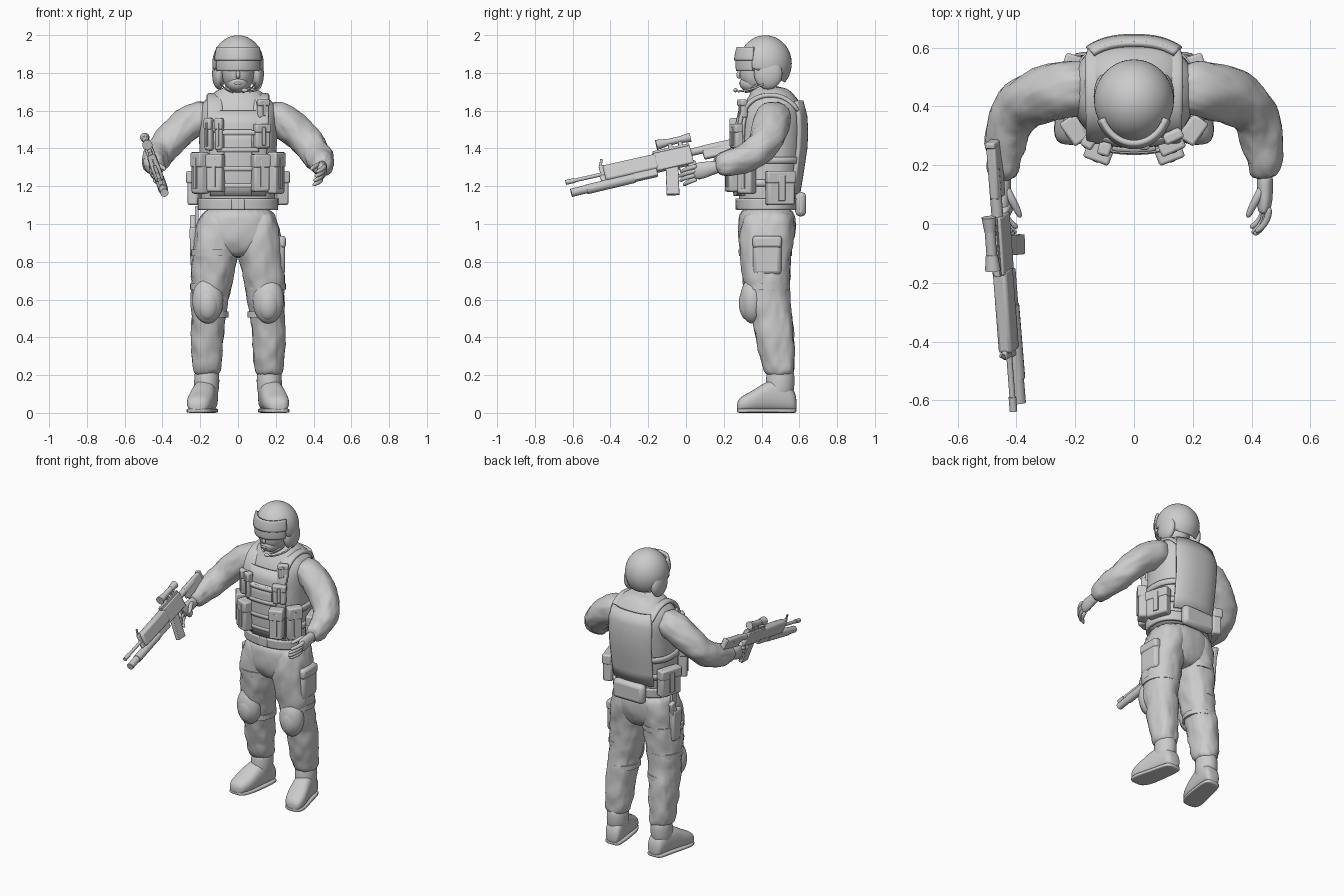
import bpy, bmesh, math
from mathutils import Vector as V, Matrix as M

if "Cube" in bpy.data.objects:
    bpy.data.objects.remove(bpy.data.objects["Cube"])

cloth = bpy.data.textures.new("cloth_folds", 'CLOUDS')
cloth.noise_scale = 0.07


def finish(name, bm, mat=None, sub=0, fold=0, bevel=0, solid=0):
    if mat:
        bmesh.ops.transform(bm, matrix=mat, verts=bm.verts)
    bmesh.ops.recalc_face_normals(bm, faces=bm.faces)
    me = bpy.data.meshes.new(name)
    bm.to_mesh(me)
    bm.free()
    ob = bpy.data.objects.new(name, me)
    bpy.context.collection.objects.link(ob)
    me.polygons.foreach_set("use_smooth", [True] * len(me.polygons))
    if not sub:
        me.set_sharp_from_angle(angle=0.7)
    if solid:
        m = ob.modifiers.new("Solidify", 'SOLIDIFY')
        m.thickness, m.offset = solid, 0
    if bevel:
        m = ob.modifiers.new("Bevel", 'BEVEL')
        m.width, m.segments = bevel, 2
    if sub:
        m = ob.modifiers.new("Subsurf", 'SUBSURF')
        m.levels = m.render_levels = sub
    if fold:
        m = ob.modifiers.new("Folds", 'DISPLACE')
        m.texture, m.strength, m.mid_level = cloth, fold, 0.5
    return ob


def sp(v, p):
    return math.copysign(abs(v) ** (2 / p), v)


def tube(name, pts, ref=(1, 0, 0), p=2, n=16, flat=None, sx=1, sub=2, fold=0):
    """Loft of superellipse rings (x, y, z, r_side, r_other) along a path."""
    bm, rings = bmesh.new(), []
    c = [V(q[:3]) for q in pts]
    for i, q in enumerate(pts):
        t = V(flat) if flat else (c[min(i + 1, len(c) - 1)] - c[max(i - 1, 0)]).normalized()
        s = (V(ref) - t * V(ref).dot(t)).normalized()
        o = t.cross(s)
        ring = []
        for k in range(n):
            a = 2 * math.pi * k / n
            w = c[i] + s * q[3] * sp(math.cos(a), p) + o * q[4] * sp(math.sin(a), p)
            ring.append(bm.verts.new((w.x * sx, w.y, w.z)))
        rings.append(ring)
    for r0, r1 in zip(rings, rings[1:]):
        for k in range(n):
            bm.faces.new((r0[k], r0[(k + 1) % n], r1[(k + 1) % n], r1[k]))
    bm.faces.new(rings[0])
    bm.faces.new(rings[-1])
    return finish(name, bm, sub=sub, fold=fold)


def box(name, c, size, mat=None, rot=None, bevel=0.006, taper=1):
    bm = bmesh.new()
    bmesh.ops.create_cube(bm, size=1)
    for v in bm.verts:
        k = taper if v.co.z < 0 else 1
        v.co = V((v.co.x * size[0] * k, v.co.y * size[1] * k, v.co.z * size[2]))
    m = M.Translation(c) @ (rot or M())
    return finish(name, bm, (mat @ m) if mat else m, bevel=bevel)


def rod(name, p0, p1, r, mat=None, r2=None, n=16):
    bm = bmesh.new()
    d = V(p1) - V(p0)
    bmesh.ops.create_cone(bm, cap_ends=True, segments=n, radius1=r, radius2=r2 or r, depth=d.length)
    m = M.Translation((V(p0) + V(p1)) / 2) @ d.to_track_quat('Z', 'Y').to_matrix().to_4x4()
    return finish(name, bm, (mat @ m) if mat else m)


def ball(name, c, r, cut=None, solid=0):
    bm = bmesh.new()
    bmesh.ops.create_uvsphere(bm, u_segments=40, v_segments=24, radius=1)
    bmesh.ops.transform(bm, matrix=M.Translation(c) @ M.Diagonal((*r, 1)), verts=bm.verts)
    if cut:
        bmesh.ops.bisect_plane(bm, geom=bm.verts[:] + bm.edges[:] + bm.faces[:], plane_co=cut[0],
                               plane_no=cut[1], clear_inner=True)
    return finish(name, bm, solid=solid)


# Torso: (z, centre y, half width, half depth), also the surface for vest parts
TORSO = [(1.06, .43, .195, .145), (1.13, .43, .197, .15), (1.25, .435, .2, .165), (1.4, .445, .205, .178),
         (1.52, .45, .212, .178), (1.6, .455, .212, .165), (1.65, .46, .185, .142), (1.69, .455, .135, .115),
         (1.73, .44, .085, .085)]
tube("torso", [(0, q[1], q[0], q[2], q[3]) for q in TORSO], p=2.4, n=28, flat=(0, 0, 1), fold=.006)


def vest(a, z, off=0):
    i = max(k for k in range(len(TORSO) - 1) if TORSO[k][0] <= max(z, 1.06))
    q0, q1 = TORSO[i], TORSO[i + 1]
    f = (z - q0[0]) / (q1[0] - q0[0])
    cy, rx, ry = (q0[k] + (q1[k] - q0[k]) * f for k in (1, 2, 3))
    a = math.radians(a)
    return V(((rx + off) * sp(math.sin(a), 2.4), cy - (ry + off) * sp(math.cos(a), 2.4), z))


def visor(a, z, off=0):
    k = math.sqrt(1 - ((z - 1.85) / .2) ** 2)
    a = math.radians(a)
    return V(((.125 + off) * k * math.sin(a), .41 - (.145 + off) * k * math.cos(a), z))


def panel(name, surf, a0, a1, z0, z1, off=.01, th=.016, n=20, m=6):
    bm = bmesh.new()
    g = [[bm.verts.new(surf(a0 + (a1 - a0) * i / n, z0 + (z1 - z0) * j / m, off)) for j in range(m + 1)]
         for i in range(n + 1)]
    for i in range(n):
        for j in range(m):
            bm.faces.new((g[i][j], g[i + 1][j], g[i + 1][j + 1], g[i][j + 1]))
    return finish(name, bm, solid=th)


def pouch(name, a, z0, z1, w, d, flap=True, bevel=.012):
    z = (z0 + z1) / 2
    t = vest(a + 2, z) - vest(a - 2, z)
    yaw = math.atan2(t.y, t.x)
    nrm = V((math.sin(yaw), -math.cos(yaw), 0))
    c, r, h = vest(a, z) + nrm * d / 2, M.Rotation(yaw, 4, 'Z'), z1 - z0
    box(name, c, (w, d, h), rot=r, bevel=bevel)
    if flap:
        box(name + "_flap", c + nrm * .005 + V((0, 0, h * .32)), (w * 1.05, d, h * .36), rot=r, bevel=.009)
        box(name + "_strap", c + nrm * .007, (w * .25, d, h * .75), rot=r, bevel=.003)


# Vest panels, webbing and belt
panel("back_panel", vest, 138, 222, 1.16, 1.65, .01, .02)
panel("centre_panel", vest, -15, 15, 1.15, 1.5, .014, .026)
panel("chest_plate", vest, -42, 42, 1.15, 1.6, .005, .016)
for z in (1.19, 1.28, 1.38, 1.47):
    panel("front_webbing", vest, -24, 24, z, z + .025, .026, .012, m=2)
for z in (1.2, 1.32):
    panel("side_webbing", vest, 60, 140, z, z + .035, .006, m=2)
    panel("side_webbing", vest, -140, -60, z, z + .035, .006, m=2)
panel("belt", vest, -180, 180, 1.075, 1.135, .008, .018, n=48)
box("belt_buckle", (0, .272, 1.105), (.07, .02, .06))
tube("collar", [(0, .455, 1.65, .125, .12), (0, .44, 1.7, .1, .1), (0, .42, 1.735, .08, .085)], flat=(0, 0, 1), fold=.01)

# Pouches
for s, side in ((1, "left"), (-1, "right")):
    pouch(side + "_magazine_pouch", 27 * s, 1.17, 1.37, .088, .072)
    pouch(side + "_outer_pouch", 58 * s, 1.16, 1.38, .09, .06)
    pouch(side + "_rear_pouch", 107 * s, 1.1, 1.28, .15, .06)
    tube(side + "_shoulder_strap", [(.12, .28, 1.48, .04, .012), (.122, .288, 1.57, .042, .014),
         (.122, .335, 1.655, .042, .015), (.122, .43, 1.69, .044, .015), (.122, .54, 1.67, .046, .015),
         (.12, .61, 1.58, .045, .014)], p=3, sx=s)
pouch("left_chest_pouch", 30, 1.4, 1.53, .085, .045)
pouch("radio_pouch", 33, 1.56, 1.66, .065, .035)
pouch("slim_pouch_inner", -22, 1.39, 1.56, .042, .045)
pouch("slim_pouch_outer", -38, 1.39, 1.56, .042, .045)
pouch("lower_back_pack", 180, 1.04, 1.17, .23, .058, False, .024)

# Trousers, knee pads and boots
tube("pelvis", [(0, .43, 1.1, .19, .145), (0, .43, 1.0, .205, .157), (0, .425, .91, .2, .15), (0, .425, .85, .13, .12),
     (0, .425, .82, .05, .08)], p=2.4, n=24, flat=(0, 0, 1), fold=.012)
for s, side in ((1, "left"), (-1, "right")):
    tube(side + "_trouser_leg", [(.1, .435, 1.08, .095, .135), (.11, .43, .98, .115, .15), (.12, .42, .85, .124, .14),
         (.136, .425, .72, .116, .128), (.148, .435, .6, .1, .115), (.16, .46, .48, .091, .108),
         (.165, .475, .36, .088, .102), (.165, .49, .24, .08, .085), (.165, .497, .19, .07, .076)],
         p=2.2, flat=(0, 0, -1), sx=s, fold=.026)
    ball(side + "_knee_pad", (.16 * s, .352, .595), (.082, .066, .122))
    ball(side + "_knee_cap", (.16 * s, .328, .58), (.06, .048, .09))
    for z, y, r in ((.67, .43, .108), (.52, .45, .096)):
        tube(side + "_knee_strap", [(.146, y, z - .016, r, r + .013), (.146, y, z + .016, r, r + .013)],
             flat=(0, 0, 1), sx=s, sub=0, n=28)
    tube(side + "_boot_shaft", [(.165, .5, .25, .066, .074), (.165, .5, .17, .069, .078), (.168, .49, .06, .066, .08)],
         flat=(0, 0, -1), sx=s)
    foot = [(.158, .587, .04), (.16, .56, .075), (.172, .48, .093), (.186, .41, .078), (.2, .345, .055),
            (.21, .295, .044), (.214, .268, .028)]
    wid = [.04, .058, .064, .068, .073, .062, .036]
    tube(side + "_boot", [(x, y, h + .003, w, h) for (x, y, h), w in zip(foot, wid)], p=2.5, flat=(0, -1, 0), sx=s)
    tube(side + "_sole", [(x, y, .012, w + .001, .012) for (x, y, h), w in zip(foot, wid)], p=5, n=24,
         flat=(0, -1, 0), sx=s, sub=1)
box("cargo_pocket", (.222, .43, .83), (.055, .15, .2), bevel=.022)
box("cargo_flap", (.226, .43, .905), (.055, .155, .065), bevel=.016)
box("holster", (-.236, .45, .88), (.042, .1, .21), bevel=.012, taper=.75)
box("sidearm_handle", (-.24, .485, 1.0), (.028, .045, .09), rot=M.Rotation(-.25, 4, 'X'))
tube("holster_strap", [(-.123, .42, .83, .126, .14), (-.122, .42, .865, .126, .142)], flat=(0, 0, 1), sub=0, n=28)
box("holster_hanger", (-.218, .45, 1.03), (.02, .05, .13))

# Arms and hands
for s, side in ((1, "left"), (-1, "right")):
    tube(side + "_sleeve", [(.13, .465, 1.58, .085, .095), (.235, .46, 1.555, .095, .1), (.315, .44, 1.49, .09, .1),
         (.383, .41, 1.415, .087, .093), (.425, .35, 1.36, .083, .082), (.438, .28, 1.335, .076, .071),
         (.445, .21, 1.32, .068, .061), (.447, .15, 1.305, .056, .05)], ref=(0, 0, 1), sx=s, fold=.022)
    tube(side + "_palm", [(.445, .18, 1.305, .03, .036), (.445, .13, 1.295, .028, .038), (.446, .09, 1.285, .028, .047),
         (.442, .05, 1.277, .024, .045), (.438, .035, 1.275, .014, .035)], sx=s, n=12)
    for i in range(4):
        z, l = 1.308 - .023 * i, (.9, 1, .95, .75)[i]
        x = .458 - .006 * i
        tube(side + "_finger", [(x, .06, z, .014, .014), (x, .06 - .04 * l, z - .01, .014, .013),
             (x - .02, .06 - .078 * l, z - .022, .012, .012), (x - .046, .06 - .098 * l, z - .035, .01, .01)],
             ref=(0, 0, 1), sx=s, n=8)
    tube(side + "_thumb", [(.44, .13, 1.31, .017, .017), (.42, .09, 1.312, .016, .016), (.4, .055, 1.3, .014, .013),
         (.385, .02, 1.288, .01, .01)], sx=s, n=8)

# Head, helmet, visor and headset
ball("head", (0, .39, 1.8), (.085, .105, .108))
ball("jaw", (0, .355, 1.745), (.058, .072, .05))
tube("neck", [(0, .43, 1.66, .068, .07), (0, .41, 1.78, .062, .068)], flat=(0, 0, 1))
tube("nose", [(0, .285, 1.815, .01, .01), (0, .272, 1.785, .014, .012), (0, .285, 1.77, .012, .008)], n=8)
ball("lips", (0, .29, 1.745), (.022, .01, .008))
ball("helmet", (0, .42, 1.85), (.13, .134, .143), cut=((0, .28, 1.86), (0, .12, .27)), solid=.012)
panel("visor_housing", visor, -68, 68, 1.865, 1.935, .002, .018)
panel("visor_lens", visor, -66, 66, 1.81, 1.875, -.004, .014)
for s in (1, -1):
    ball("ear_cup", (.102 * s, .435, 1.795), (.035, .075, .082))
    ball("ear_cup_cover", (.116 * s, .435, 1.795), (.021, .05, .056))
    tube("chin_strap", [(.1, .4, 1.76, .012, .004), (.07, .35, 1.71, .012, .004), (.02, .31, 1.694, .012, .004)],
         ref=(0, 1, 0), sx=s, n=8)
tube("microphone_boom", [(.125, .43, 1.75, .006, .006), (.118, .36, 1.715, .006, .006), (.07, .28, 1.7, .006, .006),
     (.04, .265, 1.705, .006, .006)], ref=(0, 0, 1), n=8)
ball("microphone", (.035, .262, 1.708), (.018, .011, .011))

# Rifle in its own frame: origin at muzzle, Y backward, Z up
gy = V((-.07, .92, .205)).normalized()
gz = V((-.33, -.2, .9))
gz = (gz - gy * gz.dot(gy)).normalized()
gx = gy.cross(gz)
G = M.Translation((-.41, -.637, 1.22)) @ M((gx, gy, gz)).transposed().to_4x4()
rod("barrel", (0, 0, 0), (0, .25, 0), .01, G)
rod("muzzle_brake", (0, 0, 0), (0, .05, 0), .013, G)
box("handguard", (0, .355, .0), (.05, .29, .086), G, bevel=.012)
box("front_sight_base", (0, .205, .02), (.018, .03, .06), G)
box("front_sight", (0, .205, .06), (.008, .014, .05), G, rot=M.Rotation(-.4, 4, 'X'), bevel=.002)
box("receiver", (0, .585, -.003), (.045, .2, .1), G, bevel=.005)
box("receiver_rail", (0, .585, .052), (.024, .2, .018), G, bevel=.002)
box("magazine", (0, .553, -.12), (.028, .068, .16), G, rot=M.Rotation(-.2, 4, 'X'), bevel=.004)
box("pistol_grip", (0, .69, -.09), (.03, .045, .11), G, rot=M.Rotation(.4, 4, 'X'), bevel=.01)
guard = [(0, .6, -.05), (0, .61, -.085), (0, .65, -.085), (0, .67, -.05)]
for p0, p1 in zip(guard, guard[1:]):
    rod("trigger_guard", p0, p1, .004, G, n=8)
rod("stock_tube", (0, .66, .012), (0, .85, .012), .02, G)
box("stock", (0, .84, -.005), (.034, .19, .075), G, bevel=.008)
box("stock_pad", (0, .935, -.012), (.036, .02, .1), G, bevel=.005)
rod("scope_body", (0, .54, .095), (0, .68, .095), .018, G)
rod("scope_objective", (0, .515, .095), (0, .57, .095), .027, G, r2=.02)
rod("scope_eyepiece", (0, .65, .095), (0, .7, .095), .019, G, r2=.025)
for y in (.585, .64):
    box("scope_mount", (0, y, .068), (.022, .022, .04), G, bevel=.003)
rod("launcher_tube", (0, .015, -.064), (0, .22, -.06), .022, G)
rod("launcher_grip", (0, .1, -.064), (0, .36, -.06), .026, G)
box("launcher_breech", (0, .42, -.055), (.04, .13, .045), G)
box("launcher_bracket", (0, .2, -.03), (.02, .03, .05), G)
